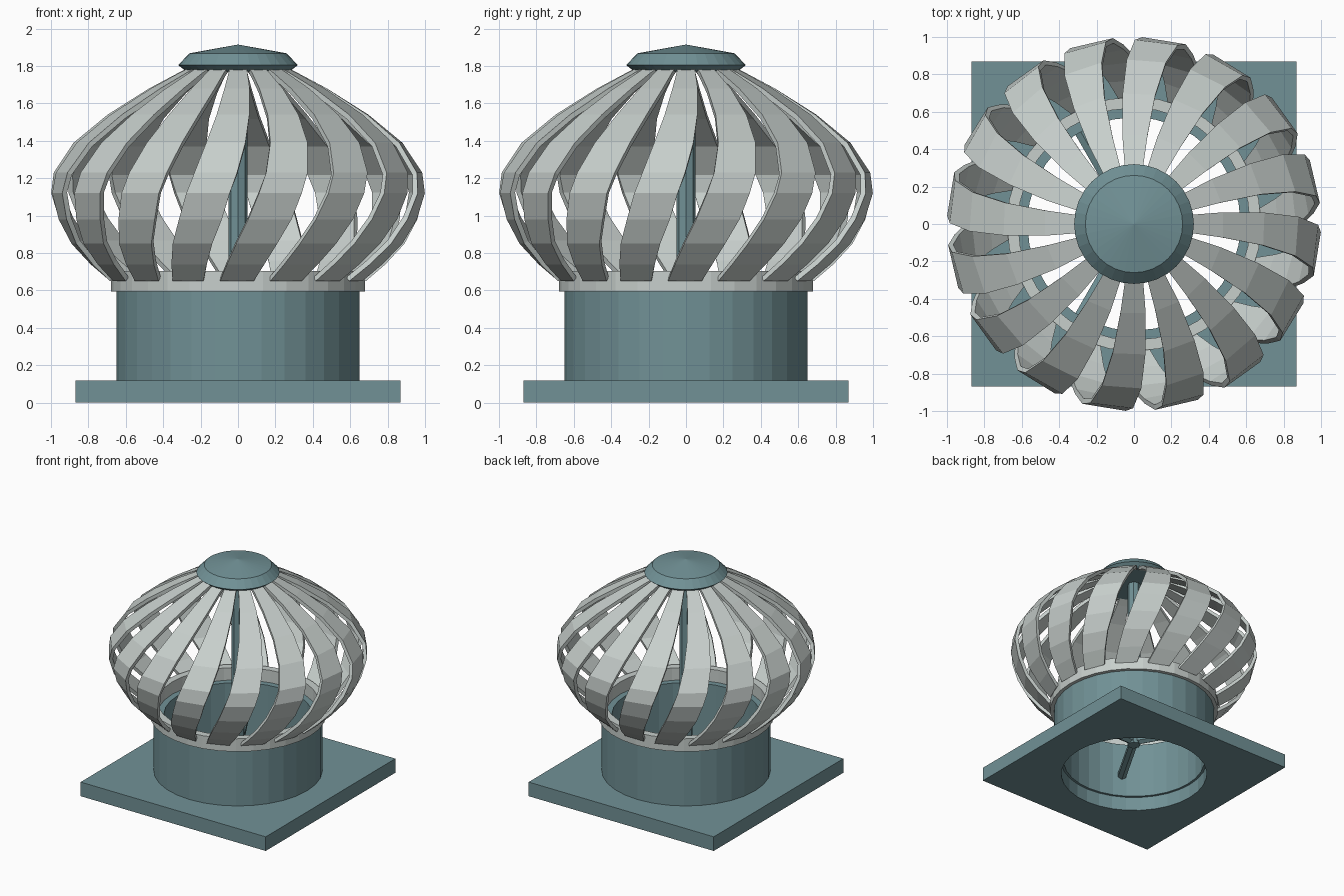
import bpy, bmesh, math
from mathutils import Vector, Matrix

if "Cube" in bpy.data.objects:
    bpy.data.objects.remove(bpy.data.objects["Cube"])


def material(name, rgb):
    m = bpy.data.materials.new(name)
    m.diffuse_color = (*rgb, 1)
    m.use_nodes = True
    m.node_tree.nodes["Principled BSDF"].inputs["Base Color"].default_value = m.diffuse_color
    return m


TEAL = material("teal_paint", (0.165, 0.285, 0.305))
STEEL = material("light_steel", (0.57, 0.62, 0.60))


def finish(bm, name, mat):
    bmesh.ops.recalc_face_normals(bm, faces=bm.faces)
    mesh = bpy.data.meshes.new(name)
    bm.to_mesh(mesh)
    bm.free()
    mesh.materials.append(mat)
    obj = bpy.data.objects.new(name, mesh)
    bpy.context.collection.objects.link(obj)
    return obj


def ring_of(bm, r, z, n):
    return [bm.verts.new((r * math.cos(2 * math.pi * i / n),
                          r * math.sin(2 * math.pi * i / n), z)) for i in range(n)]


def bridge(bm, a, b):
    n = len(a)
    for i in range(n):
        bm.faces.new((a[i], a[(i + 1) % n], b[(i + 1) % n], b[i]))


def hollow(name, outer, inner, z0, z1, mat, n=32):
    """Tube with an open bore."""
    bm = bmesh.new()
    loops = [ring_of(bm, r, z, n) for r, z in
             ((outer, z0), (outer, z1), (inner, z1), (inner, z0))]
    for i in range(4):
        bridge(bm, loops[i], loops[(i + 1) % 4])
    return finish(bm, name, mat)


def rod(name, start, end, r, mat, n=8):
    bm = bmesh.new()
    a, b = Vector(start), Vector(end)
    rot = (b - a).to_track_quat('Z', 'Y').to_matrix().to_4x4()
    bmesh.ops.create_cone(bm, cap_ends=True, segments=n, radius1=r, radius2=r,
                          depth=(b - a).length,
                          matrix=Matrix.Translation((a + b) / 2) @ rot)
    return finish(bm, name, mat)


# Square base plate with a round hole: each circle point is projected to the square
bm = bmesh.new()
N, HALF, HOLE, H = 32, 0.87, 0.59, 0.12
inner_lo, inner_hi = ring_of(bm, HOLE, 0, N), ring_of(bm, HOLE, H, N)


def square_loop(z):
    loop = []
    for i in range(N):
        c, s = math.cos(2 * math.pi * i / N), math.sin(2 * math.pi * i / N)
        k = HALF / max(abs(c), abs(s))
        loop.append(bm.verts.new((c * k, s * k, z)))
    return loop


outer_lo, outer_hi = square_loop(0), square_loop(H)
bridge(bm, inner_lo, outer_lo)
bridge(bm, outer_lo, outer_hi)
bridge(bm, outer_hi, inner_hi)
bridge(bm, inner_hi, inner_lo)
finish(bm, "base_plate", TEAL)

# Neck and the collar on top of it
hollow("neck_tube", 0.65, 0.57, 0.12, 0.60, TEAL)
hollow("collar_ring", 0.68, 0.62, 0.595, 0.705, STEEL)

# Central shaft on three support arms
rod("shaft", (0, 0, 0.27), (0, 0, 1.82), 0.052, TEAL)
for k in range(3):
    a = k * 2 * math.pi / 3
    rod("support_arm", (0, 0, 0.31),
        (0.59 * math.cos(a), 0.59 * math.sin(a), 0.31), 0.038, TEAL, 6)

# Cap
bm = bmesh.new()
loops = [ring_of(bm, r, z, 32) for r, z in ((0.275, 1.77), (0.32, 1.805), (0.26, 1.868))]
bridge(bm, loops[0], loops[1])
bridge(bm, loops[1], loops[2])
bm.faces.new(loops[0])
apex = bm.verts.new((0, 0, 1.915))
for i in range(32):
    bm.faces.new((loops[2][i], loops[2][(i + 1) % 32], apex))
finish(bm, "cap", TEAL)

# Vanes: radius, height, twist in degrees, width at each station
STATIONS = [(0.69, 0.65, -23, 0.18), (0.79, 0.74, -19.5, 0.20), (0.89, 0.85, -16, 0.22),
            (0.96, 0.98, -12.2, 0.235), (1.0, 1.12, -9.3, 0.235), (0.985, 1.23, -7, 0.23),
            (0.88, 1.39, -4.3, 0.21), (0.70, 1.54, -2.2, 0.175), (0.48, 1.68, -0.6, 0.135),
            (0.32, 1.765, 0, 0.10), (0.25, 1.80, 0.3, 0.09)]
THICK = 0.028
bm = bmesh.new()
for k in range(16):
    sections = []
    for i, (r, z, twist, w) in enumerate(STATIONS):
        p, q = STATIONS[max(i - 1, 0)], STATIONS[min(i + 1, len(STATIONS) - 1)]
        normal = Vector((q[1] - p[1], p[0] - q[0])).normalized()
        mid = math.radians(-90 + twist + 22.5 * k)
        half = math.asin(w / 2 / r)
        corners = []
        for side, depth in ((-1, 0), (1, 0), (1, THICK), (-1, THICK)):
            a = mid + side * half
            rr, zz = r - normal.x * depth, z - normal.y * depth
            corners.append(bm.verts.new((rr * math.cos(a), rr * math.sin(a), zz)))
        sections.append(corners)
    for a, b in zip(sections, sections[1:]):
        bridge(bm, a, b)
    bm.faces.new(sections[0])
    bm.faces.new(sections[-1])
finish(bm, "turbine_vanes", STEEL)
